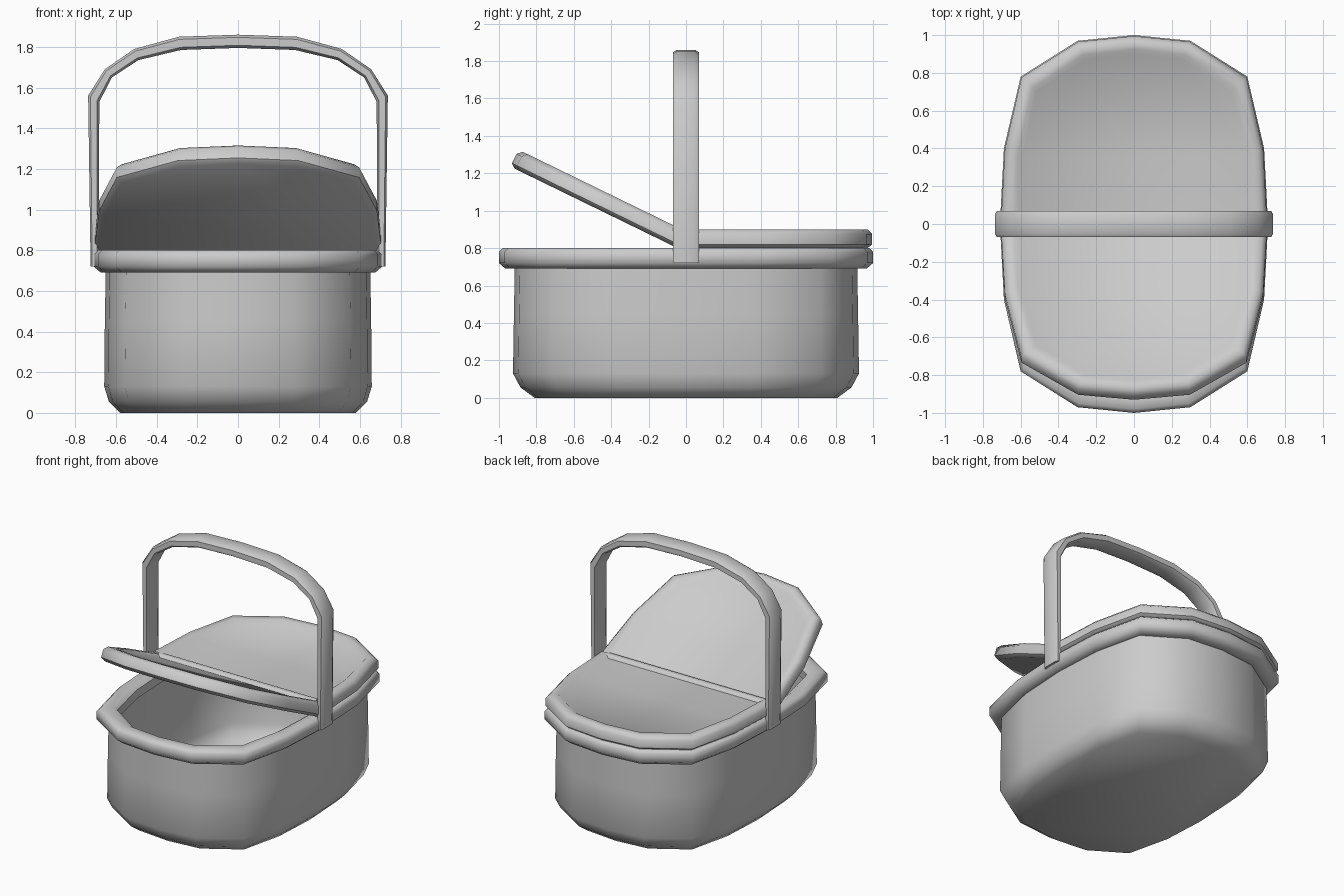
import bpy, bmesh, math
from mathutils import Matrix

if "Cube" in bpy.data.objects:
    bpy.data.objects.remove(bpy.data.objects["Cube"])

# Quarter of the rounded 16-sided basket outline, in unit size
QUARTER = [(1, 0), (.97, .40), (.845, .78), (.42, .97), (0, 1)]
HALF = QUARTER + [(-x, y) for x, y in QUARTER[-2::-1]]
FULL = HALF + [(-x, -y) for x, y in HALF[1:-1]]


def finish(name, bm, angle=50):
    bmesh.ops.recalc_face_normals(bm, faces=bm.faces)
    mesh = bpy.data.meshes.new(name)
    bm.to_mesh(mesh)
    bm.free()
    ob = bpy.data.objects.new(name, mesh)
    bpy.context.collection.objects.link(ob)
    bpy.ops.object.select_all(action='DESELECT')
    ob.select_set(True)
    bpy.context.view_layer.objects.active = ob
    bpy.ops.object.shade_smooth_by_angle(angle=math.radians(angle))
    return ob


def loft(outline, profile, cap_start=False, cap_end=False, ring=False):
    """Sweep a profile of (x radius, y radius, z) around an outline."""
    bm = bmesh.new()
    rows = [[bm.verts.new((x * rx, y * ry, z)) for x, y in outline]
            for rx, ry, z in profile]
    pairs = list(zip(rows, rows[1:])) + ([(rows[-1], rows[0])] if ring else [])
    n = len(outline)
    for a, b in pairs:
        for i in range(n):
            j = (i + 1) % n
            bm.faces.new((a[i], a[j], b[j], b[i]))
    if cap_start:
        bm.faces.new(rows[0])
    if cap_end:
        bm.faces.new(rows[-1])
    return bm


# Basket body, open at the top
finish("basket_body", loft(FULL, [
    (.58, .81, 0), (.635, .885, .055), (.658, .925, .13),
    (.655, .92, .45), (.65, .915, .73)], cap_start=True), 60)

# Rolled rim
rim = [(.035, .69), (0, .72), (0, .78), (.02, .80),
       (.09, .80), (.12, .78), (.12, .715), (.09, .69)]
finish("basket_rim", loft(FULL, [(.71 - o, 1 - o, z) for o, z in rim], ring=True))

# Two half lids with raised borders; the front one is propped open
lid = [(.03, 0), (.005, .02), (.005, .075), (.03, .10), (.075, .10), (.10, .08)]
for name in ("back_lid", "front_lid"):
    bm = loft(HALF, [(.71 - o, 1 - o, z) for o, z in lid], True, True)
    if name == "front_lid":
        bm.transform(Matrix.Translation((0, -.045, .80))
                     @ Matrix.Rotation(math.radians(-26), 4, 'X')
                     @ Matrix.Rotation(math.pi, 4, 'Z'))
    else:
        bm.transform(Matrix.Translation((0, 0, .80)))
    finish(name, bm)

# Hinge bar between the lids
bm = bmesh.new()
bmesh.ops.create_cone(bm, cap_ends=True, segments=12, radius1=.04, radius2=.04,
                      depth=1.28, matrix=Matrix.Translation((0, 0, .86))
                      @ Matrix.Rotation(math.pi / 2, 4, 'Y'))
finish("hinge_bar", bm)

# Arched strap handle: outer and inner line, mirrored in x
outer = [(.725, .72), (.737, 1.56), (.655, 1.69), (.51, 1.79), (.29, 1.85), (0, 1.86)]
inner = [(.685, .72), (.682, 1.53), (.62, 1.65), (.49, 1.735), (.28, 1.785), (0, 1.795)]
outer += [(-x, z) for x, z in outer[-2::-1]]
inner += [(-x, z) for x, z in inner[-2::-1]]
bm = bmesh.new()
# (y, blend from outer to inner line): strap section with softened edges
section = [(-.05, 0), (.05, 0), (.07, .2), (.07, .8),
           (.05, 1), (-.05, 1), (-.07, .8), (-.07, .2)]
rows = [[bm.verts.new((a + (c - a) * t, y, b + (d - b) * t)) for y, t in section]
        for (a, b), (c, d) in zip(outer, inner)]
for r, s in zip(rows, rows[1:]):
    for i in range(8):
        j = (i + 1) % 8
        bm.faces.new((r[i], r[j], s[j], s[i]))
bm.faces.new(rows[0])
bm.faces.new(rows[-1])
finish("handle", bm)
